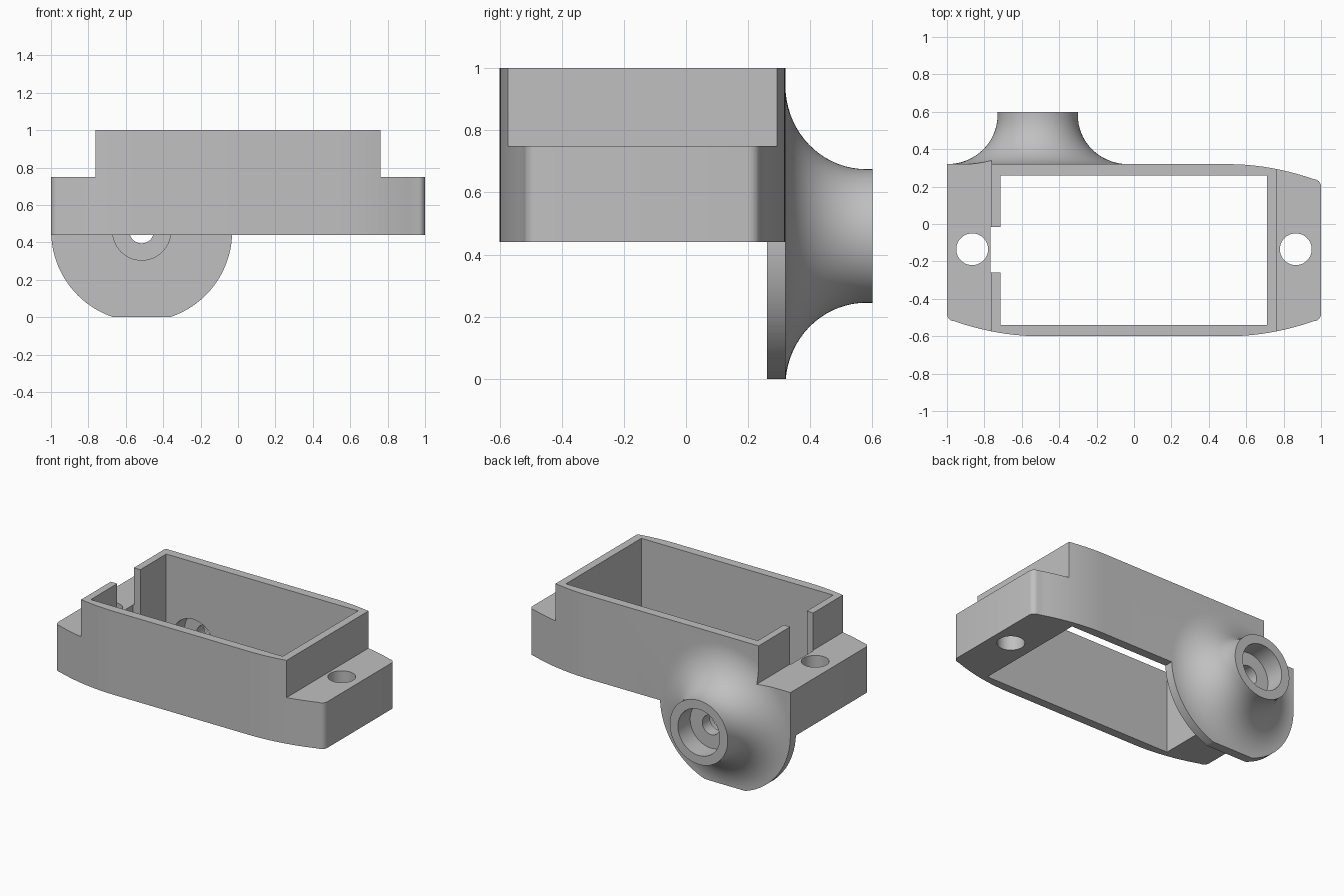
import bpy, bmesh, math
from mathutils import Matrix, Vector

cube = bpy.data.objects.get("Cube")
if cube:
    bpy.data.objects.remove(cube)

grey = bpy.data.materials.new("light grey")
grey.use_nodes = True
COLOUR = (0.53, 0.53, 0.53, 1)
grey.diffuse_color = COLOUR
grey.node_tree.nodes["Principled BSDF"].inputs["Base Color"].default_value = COLOUR


def finish(bm, name):
    bmesh.ops.recalc_face_normals(bm, faces=bm.faces)
    mesh = bpy.data.meshes.new(name)
    bm.to_mesh(mesh)
    bm.free()
    mesh.materials.append(grey)
    ob = bpy.data.objects.new(name, mesh)
    bpy.context.collection.objects.link(ob)
    return ob


def box(name, x0, x1, y0, y1, z0, z1):
    bm = bmesh.new()
    bmesh.ops.create_cube(bm, size=1)
    for v in bm.verts:
        v.co = ((x0 + x1) / 2 + v.co.x * (x1 - x0),
                (y0 + y1) / 2 + v.co.y * (y1 - y0),
                (z0 + z1) / 2 + v.co.z * (z1 - z0))
    return finish(bm, name)


def lathe(name, profile, centre, axis="Y", steps=96):
    """Closed solid from (radius, height) points, spun about an axis."""
    bm = bmesh.new()
    rings = []
    for r, h in profile:
        ring = []
        for i in range(steps):
            a = math.tau * i / steps
            c, s = r * math.cos(a), r * math.sin(a)
            p = Vector((c, h, s) if axis == "Y" else (c, s, h))
            ring.append(bm.verts.new(p + Vector(centre)))
        rings.append(ring)
    for lo, hi in zip(rings, rings[1:]):
        for i in range(steps):
            j = (i + 1) % steps
            bm.faces.new((lo[i], lo[j], hi[j], hi[i]))
    bm.faces.new(rings[0])
    bm.faces.new(rings[-1])
    return finish(bm, name)


def combine(target, tool, operation):
    mod = target.modifiers.new(operation.lower(), "BOOLEAN")
    mod.operation = operation
    mod.solver = "EXACT"
    mod.object = tool
    bpy.context.view_layer.objects.active = target
    bpy.ops.object.modifier_apply(modifier=mod.name)
    bpy.data.objects.remove(tool)


BOTTOM, STEP, TOP = 0.44, 0.75, 1.0
FRONT, INNER, BACK = -0.6, 0.26, 0.32


def tapered_end(edge_y, sign):
    """Bowed edge from the straight part to a rounded corner at x = 1."""
    pts = [(0.5 + 0.46 * i / 10, edge_y + sign * 0.08 * (i / 10) ** 2) for i in range(11)]
    x, y = pts[-1]
    for i in range(1, 7):
        a = math.radians(15 * i)
        pts.append((x + 0.04 * math.sin(a), y + sign * 0.04 * (1 - math.cos(a))))
    return pts


# Housing: outline extruded to full height
front_end = tapered_end(FRONT, 1)
back_end = tapered_end(BACK, -1)
outline = front_end + back_end[::-1] + [(-1, BACK)] + [(-x, y) for x, y in front_end[::-1]]
bm = bmesh.new()
base = bm.faces.new([bm.verts.new((x, y, BOTTOM)) for x, y in outline])
top = bmesh.ops.extrude_face_region(bm, geom=[base])["geom"]
bmesh.ops.translate(bm, vec=(0, 0, TOP - BOTTOM),
                    verts=[g for g in top if isinstance(g, bmesh.types.BMVert)])
housing = finish(bm, "bracket_housing")

# Flared horn on the back, with its flange disc
CX, CZ = -0.515, 0.46
flare = [(0.484 - 0.269 * math.sin(math.radians(5 * i)),
          BACK + 0.26 * (1 - math.cos(math.radians(5 * i)))) for i in range(19)]
horn = lathe("horn", [(0.484, INNER)] + flare + [(0.215, 0.6)], (CX, 0, CZ))
combine(horn, box("floor_cut", -2, 2, -2, 2, -1, 0), "DIFFERENCE")
combine(housing, horn, "UNION")

# Lowered mounting ears at both ends
for side in (-1, 1):
    xs = sorted((side * 0.763, side * 2))
    combine(housing, box("ear_cut", *xs, -2, 2, STEP, 2), "DIFFERENCE")
    hole = lathe("screw_hole", [(0.085, 0.3), (0.085, 0.9)], (side * 0.865, -0.135, 0), "Z", 48)
    combine(housing, hole, "DIFFERENCE")

# Open cavity and cable slot
combine(housing, box("cavity", -0.715, 0.71, -0.54, INNER, -1, 2), "DIFFERENCE")
combine(housing, box("cable_slot", -0.768, -0.6, -0.26, -0.015, -1, 2), "DIFFERENCE")

# Counterbores from both sides and the pivot hole
for name, r, y0, y1 in (("front_bore", 0.155, 0.2, 0.39),
                        ("back_bore", 0.155, 0.47, 0.7),
                        ("pivot_hole", 0.065, 0.1, 0.8)):
    combine(housing, lathe(name, [(r, y0), (r, y1)], (CX, 0, CZ), "Y", 64), "DIFFERENCE")

bpy.ops.object.select_all(action="DESELECT")
housing.select_set(True)
bpy.context.view_layer.objects.active = housing
bpy.ops.object.shade_smooth_by_angle(angle=math.radians(25))
